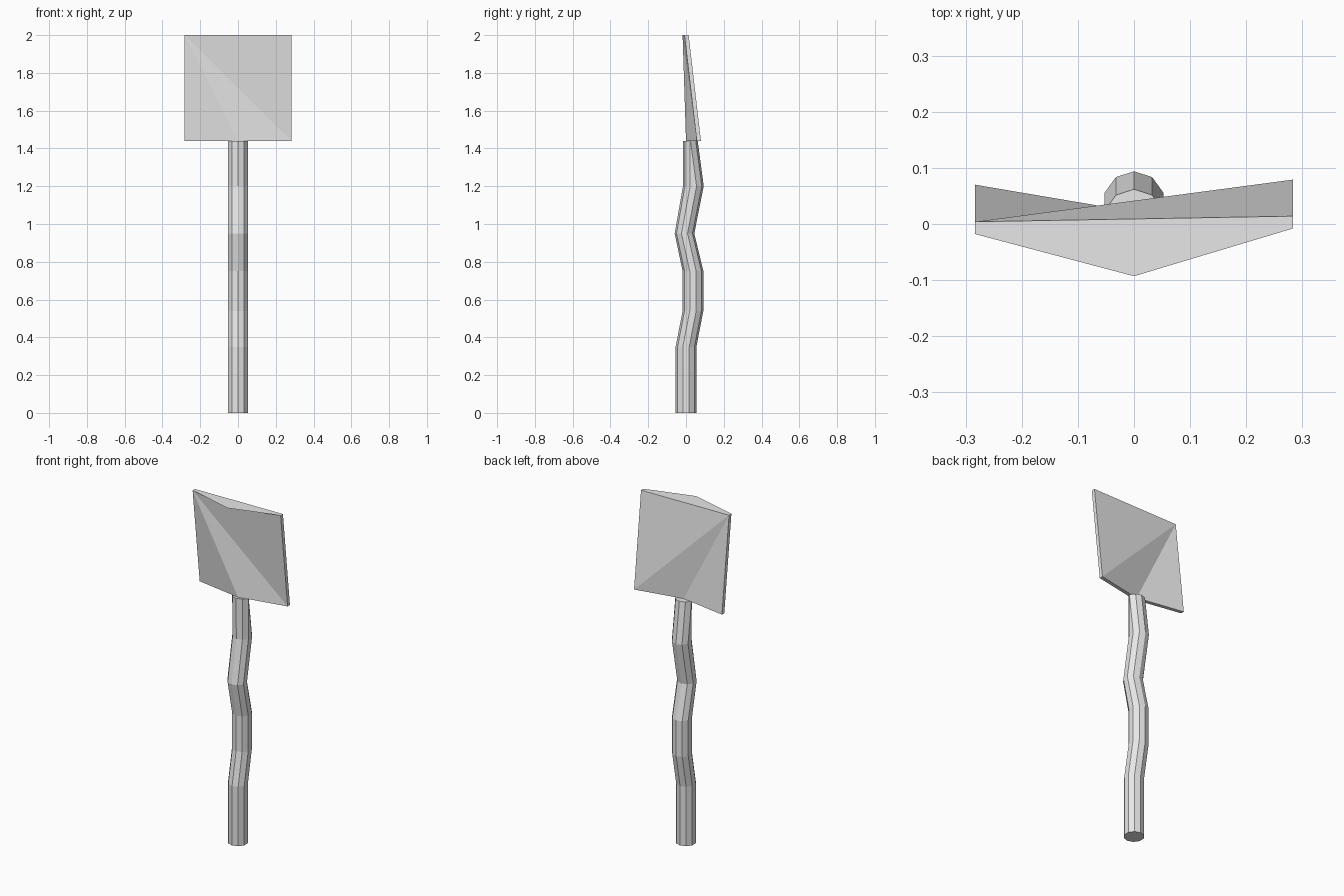
import bpy, bmesh
from math import cos, sin, pi

if "Cube" in bpy.data.objects:
    bpy.data.objects.remove(bpy.data.objects["Cube"], do_unlink=True)

grey = bpy.data.materials.new("plain grey")
grey.use_nodes = True
grey.diffuse_color = (0.8, 0.8, 0.8, 1)
grey.node_tree.nodes["Principled BSDF"].inputs["Base Color"].default_value = (0.8, 0.8, 0.8, 1)


def finish(bm, name):
    mesh = bpy.data.meshes.new(name)
    bm.to_mesh(mesh)
    bm.free()
    mesh.materials.append(grey)
    obj = bpy.data.objects.new(name, mesh)
    bpy.context.collection.objects.link(obj)


def bridge(bm, a, b):
    """Join two equal loops of vertices with quads."""
    for i in range(len(a)):
        j = (i + 1) % len(a)
        bm.faces.new((a[i], a[j], b[j], b[i]))


# Crooked ten-sided post: height, y centre, y radius, rear vertices pushed forward
RADIUS = 0.055
SIDES = 10
stations = [(0, 0, RADIUS, 0), (0.35, 0, RADIUS, 0), (0.54, 0.037, RADIUS, 0),
            (0.75, 0.037, RADIUS, 0), (0.95, -0.008, 0.052, 0),
            (1.2, 0.039, RADIUS, 0), (1.44, 0.038, RADIUS, 0.031)]

bm = bmesh.new()
rings = []
for z, centre, depth, push in stations:
    angles = [pi / 2 + 2 * pi * i / SIDES for i in range(SIDES)]
    rings.append([bm.verts.new((RADIUS * cos(a),
                                centre + depth * sin(a) - (push if sin(a) > 0 else 0),
                                z)) for a in angles])
for lower, upper in zip(rings, rings[1:]):
    bridge(bm, lower, upper)
bm.faces.new(rings[0][::-1])
bm.faces.new(rings[-1])
finish(bm, "post")

# Bent sign board: front outline carried back by its thickness
HALF, LOW, HIGH, THICK = 0.283, 1.44, 2.0, 0.022
outline = [(-HALF, -0.018, HIGH), (0, -0.093, HIGH), (HALF, -0.008, HIGH),
           (HALF, 0.057, LOW), (0, 0.0, LOW), (-HALF, 0.048, LOW)]
bm = bmesh.new()
front = [bm.verts.new(p) for p in outline]
back = [bm.verts.new((x, y + THICK, z)) for x, y, z in outline]
bridge(bm, front, back)

# Both broad sides fold in a fan from the upper right corner
for i in range(1, len(outline) - 1):
    bm.faces.new((front[0], front[i + 1], front[i]))
    bm.faces.new((back[0], back[i], back[i + 1]))
finish(bm, "sign_board")
